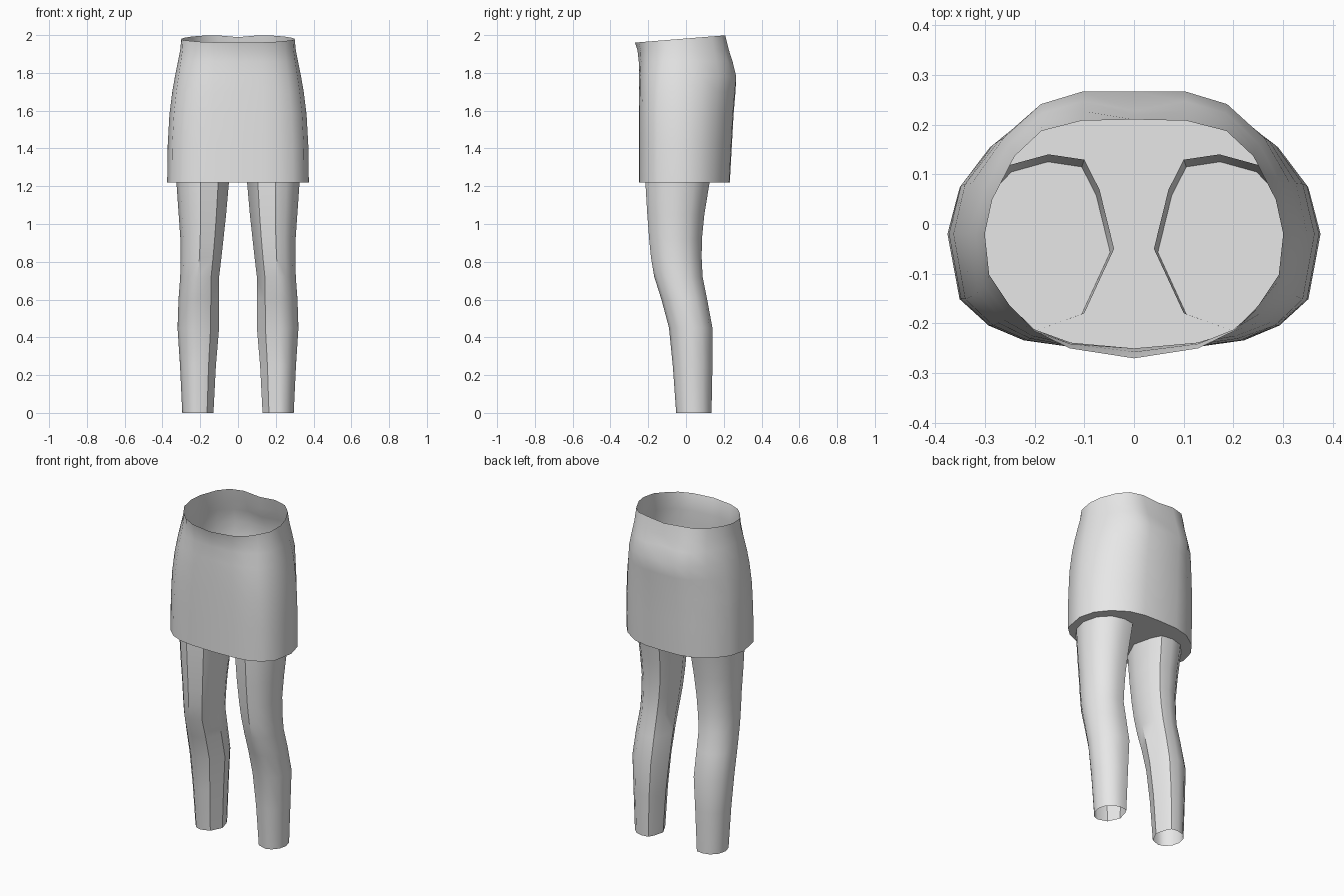
import bpy, bmesh, math

if "Cube" in bpy.data.objects:
    bpy.data.objects.remove(bpy.data.objects["Cube"])

grey = bpy.data.materials.new("grey cloth")
grey.diffuse_color = (0.8, 0.8, 0.8, 1)
grey.use_nodes = True
grey.node_tree.nodes["Principled BSDF"].inputs["Base Color"].default_value = grey.diffuse_color


def loft(name, rings, cap_bottom=False):
    """Bridge closed rings of points, listed bottom to top."""
    bm = bmesh.new()
    loops = [[bm.verts.new(p) for p in ring] for ring in rings]
    n = len(loops[0])
    for low, high in zip(loops, loops[1:]):
        for i in range(n):
            j = (i + 1) % n
            bm.faces.new((low[i], low[j], high[j], high[i]))
    if cap_bottom:
        bm.faces.new(loops[0][::-1])
    bmesh.ops.recalc_face_normals(bm, faces=bm.faces)
    # recalculation on open tubes can point inwards, so check one side face
    bm.faces.ensure_lookup_table()
    f = bm.faces[0]
    c = sum((v.co for v in loops[0]), loops[0][0].co * 0) / n
    if f.normal.dot(f.calc_center_median() - c) < 0:
        bmesh.ops.reverse_faces(bm, faces=bm.faces)
    mesh = bpy.data.meshes.new(name)
    bm.to_mesh(mesh)
    bm.free()
    obj = bpy.data.objects.new(name, mesh)
    bpy.context.collection.objects.link(obj)
    mesh.materials.append(grey)
    bpy.ops.object.select_all(action='DESELECT')
    obj.select_set(True)
    bpy.context.view_layer.objects.active = obj
    bpy.ops.object.shade_smooth_by_angle(angle=math.radians(40))
    return obj


# Skirt: half outlines from back centre to front centre, at the hip and the waist
hip = [(0, 1), (.3, .985), (.54, .9), (.78, .66), (.935, .37), (1, 0),
       (.935, -.57), (.78, -.8), (.59, -.93), (.37, -.98), (0, -1)]
waist = [(0, 1), (.35, .99), (.62, .9), (.8, .68), (.95, .3), (1, 0),
         (.97, -.33), (.83, -.58), (.67, -.78), (.43, -.92), (0, -1)]

# z, half width, front y, back y, waist blend, cleft depth
skirt_rows = [(1.22, .375, -.25, .232, 0, 0), (1.42, .372, -.25, .243, 0, 0),
              (1.58, .363, -.25, .252, 0, 0), (1.70, .348, -.25, .262, .1, 0),
              (1.78, .334, -.25, .27, .25, .004), (1.86, .318, -.25, .25, .5, .022),
              (1.92, .306, -.257, .23, .8, .012), (2.0, .30, -.27, .21, 1, 0)]
MID_Y = -0.02
skirt_rings = []
for z, w, front, back, blend, cleft in skirt_rows:
    half = []
    for (hu, hv), (wu, wv) in zip(hip, waist):
        u, v = hu + (wu - hu) * blend, hv + (wv - hv) * blend
        y = MID_Y + v * ((back - MID_Y) if v > 0 else (MID_Y - front))
        if u == 0 and v > 0:
            y -= cleft
        # the waistline dips towards the front
        zz = 1.982 + 0.08 * y - (.01 if u == 0 and v > 0 else 0) if z == 2.0 else z
        half.append((u * w, y, zz))
    skirt_rings.append(half + [(-x, y, zz) for x, y, zz in half[-2:0:-1]])
loft("skirt", skirt_rings, cap_bottom=True)

# Legs: one cross-section scaled to each height, open at both ends
section = [(-1, -.07), (-.8, .6), (-.59, .94), (-.1, 1), (.43, .88), (.84, .52),
           (1, 0), (.86, -.5), (.5, -.87), (.08, -1), (-.59, -.8)]
# z, inner x, outer x, front y, back y
leg_rows = [(0, .13, .295, -.052, .135), (.25, .117, .307, -.07, .14),
            (.45, .10, .32, -.09, .14), (.6, .10, .315, -.13, .112),
            (.72, .10, .306, -.168, .088), (.82, .088, .304, -.185, .083),
            (.92, .077, .305, -.195, .084), (1.05, .063, .314, -.205, .097),
            (1.22, .048, .326, -.215, .125), (1.3, .04, .333, -.215, .14)]
for side, label in ((1, "right"), (-1, "left")):
    rings = []
    for z, inner, outer, front, back in leg_rows:
        cx, hx = (inner + outer) / 2, (outer - inner) / 2
        cy, hy = (front + back) / 2, (back - front) / 2
        rings.append([(side * (cx + u * hx), cy + v * hy, z) for u, v in section])
    loft(label + "_legging", rings)
